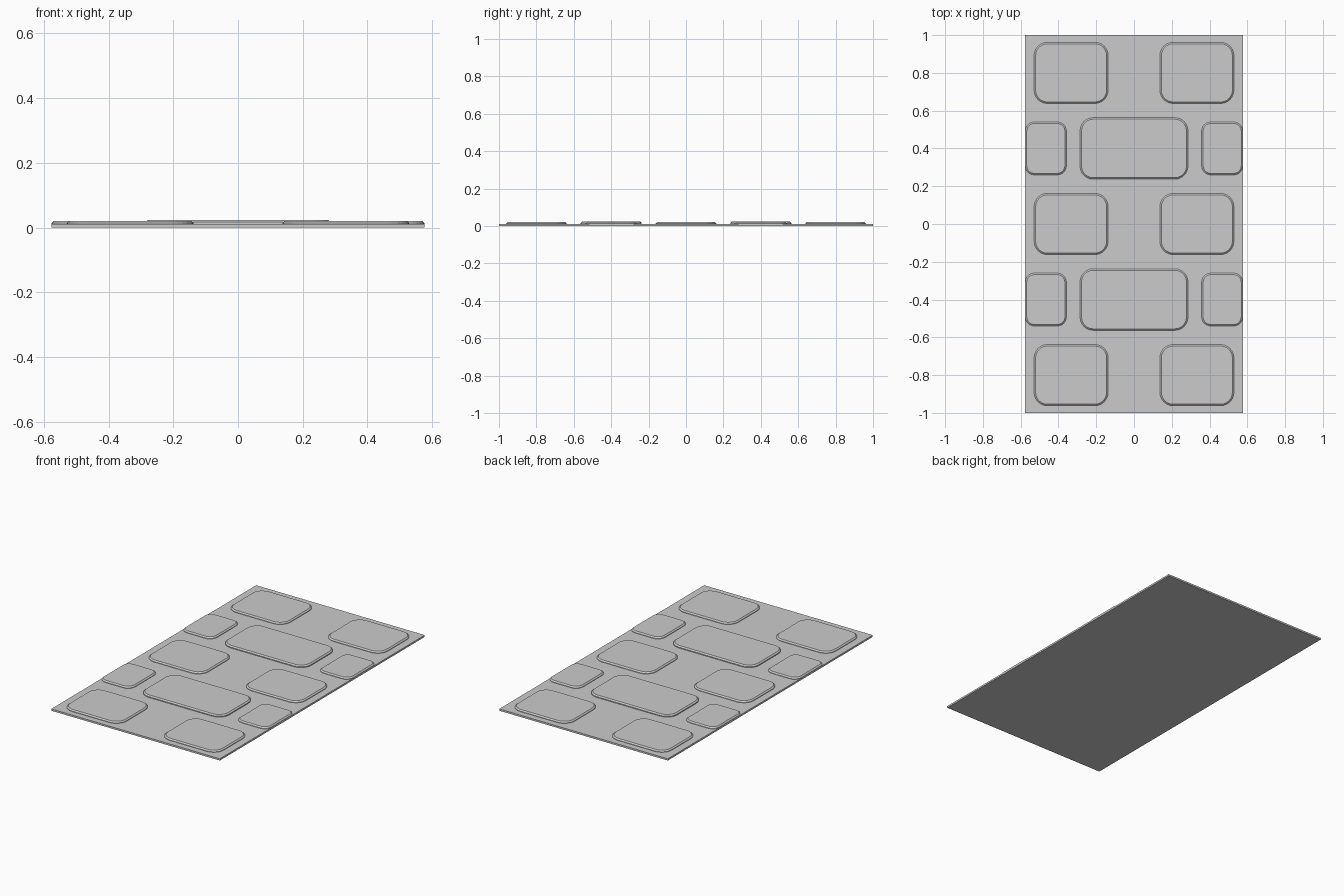
import bpy, bmesh, math

if "Cube" in bpy.data.objects:
    bpy.data.objects.remove(bpy.data.objects["Cube"])

BASE_Z = 0.011


def rounded_outline(hx, hy, r, seg=6):
    """Counter-clockwise outline of a rounded rectangle."""
    pts = []
    for k, (sx, sy) in enumerate([(1, 1), (-1, 1), (-1, -1), (1, -1)]):
        for i in range(seg + 1):
            a = math.pi / 2 * (k + i / seg)
            pts.append((sx * (hx - r) + r * math.cos(a), sy * (hy - r) + r * math.sin(a)))
    return pts


def paving_stone(name, cx, cy, hx, hy, r, top):
    """Rounded slab with a sloped upper rim, seated on the base."""
    bm = bmesh.new()
    rings = []
    for inset, z in [(0, BASE_Z - 0.002), (0, top - 0.007), (0.008, top)]:
        rings.append([bm.verts.new((cx + x, cy + y, z))
                      for x, y in rounded_outline(hx - inset, hy - inset, r - inset)])
    n = len(rings[0])
    for a, b in zip(rings, rings[1:]):
        for i in range(n):
            j = (i + 1) % n
            bm.faces.new((a[i], a[j], b[j], b[i]))
    bm.faces.new(rings[-1])
    bm.faces.new(rings[0][::-1])
    mesh = bpy.data.meshes.new(name)
    bm.to_mesh(mesh)
    bm.free()
    obj = bpy.data.objects.new(name, mesh)
    bpy.context.collection.objects.link(obj)


# Thin base sheet
bpy.ops.mesh.primitive_cube_add(size=1, location=(0, 0, BASE_Z / 2))
base = bpy.context.object
base.name = "base_sheet"
base.scale = (1.152, 2, BASE_Z)

# Rows with two stones
for y in (-0.8, 0, 0.8):
    for s in (-1, 1):
        paving_stone("paired_stone", s * 0.333, y, 0.196, 0.162, 0.07, 0.021)

# Rows with a wide middle stone and small edge stones
for y in (-0.4, 0.4):
    paving_stone("wide_stone", 0, y, 0.286, 0.163, 0.07, 0.0235)
    for s in (-1, 1):
        paving_stone("edge_stone", s * 0.467, y, 0.109, 0.14, 0.048, 0.021)
